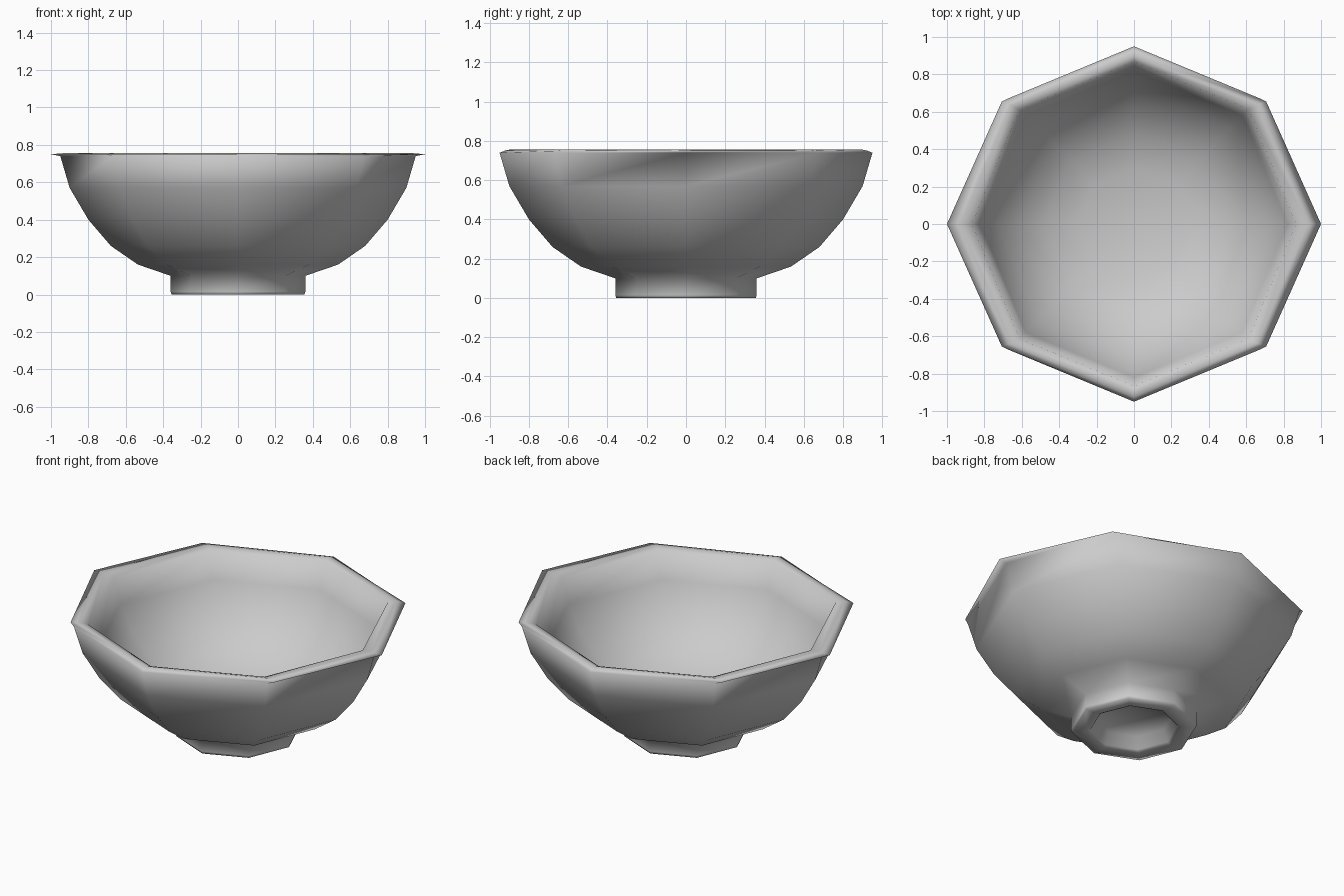
import bpy, bmesh, math

if "Cube" in bpy.data.objects:
    bpy.data.objects.remove(bpy.data.objects["Cube"])

SIDES = 8


def lathe(name, profile):
    """Revolve (rx, ry, z) stations around z; rx = 0 makes a pole."""
    bm = bmesh.new()
    rings = []
    for rx, ry, z in profile:
        if rx == 0:
            rings.append([bm.verts.new((0, 0, z))] * SIDES)
            continue
        rings.append([bm.verts.new((rx * math.cos(2 * math.pi * i / SIDES),
                                    ry * math.sin(2 * math.pi * i / SIDES), z))
                      for i in range(SIDES)])
    for a, b in zip(rings, rings[1:]):
        for i in range(SIDES):
            j = (i + 1) % SIDES
            quad = [a[i], a[j], b[j], b[i]]
            bm.faces.new(list(dict.fromkeys(quad)))
    bmesh.ops.recalc_face_normals(bm, faces=bm.faces[:])
    for f in bm.faces:
        f.smooth = True
    me = bpy.data.meshes.new(name)
    bm.to_mesh(me)
    bm.free()
    ob = bpy.data.objects.new(name, me)
    bpy.context.collection.objects.link(ob)
    return ob


def rounds(points):
    return [(r, r, z) for r, z in points]


# hollow foot ring, then the outer wall
outer = rounds([(0, 0.08), (0.22, 0.08), (0.25, 0.01), (0.27, 0), (0.355, 0),
                (0.36, 0.015), (0.36, 0.10), (0.535, 0.16), (0.68, 0.26),
                (0.80, 0.40), (0.90, 0.57), (0.95, 0.74)])
# thin lip, drawn out along x
lip = [(1.0, 0.925, 0.75), (0.93, 0.90, 0.756)]
# inside of the bowl
inner = rounds([(0.867, 0.745), (0.82, 0.58), (0.73, 0.43), (0.62, 0.31),
                (0.48, 0.22), (0.30, 0.165), (0, 0.15)])

lathe("bowl", outer + lip + inner)
